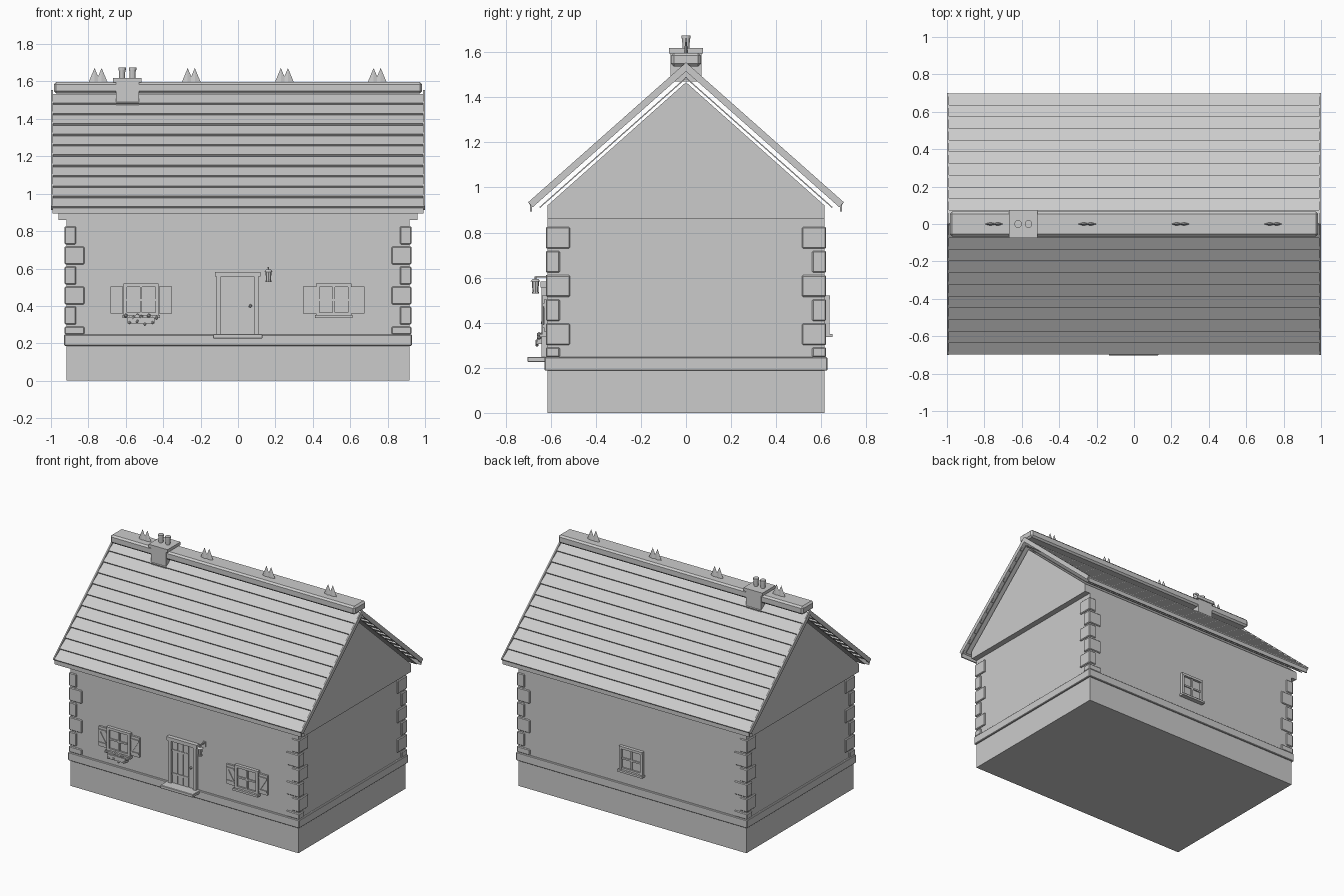
import bpy, bmesh, math
from mathutils import Matrix

if "Cube" in bpy.data.objects:
    bpy.data.objects.remove(bpy.data.objects["Cube"])


def finish(name, bm, bevel=0):
    bmesh.ops.recalc_face_normals(bm, faces=bm.faces[:])
    me = bpy.data.meshes.new(name)
    bm.to_mesh(me)
    bm.free()
    ob = bpy.data.objects.new(name, me)
    bpy.context.collection.objects.link(ob)
    if bevel:
        m = ob.modifiers.new("bevel", 'BEVEL')
        m.width, m.segments = bevel, 1
    return ob


def box(name, x, y, z, bevel=0, tilt=0):
    """Box from (min, max) ranges; tilt turns it in the wall plane."""
    bm = bmesh.new()
    spans = [abs(r[1] - r[0]) for r in (x, y, z)]
    mids = [(r[0] + r[1]) / 2 for r in (x, y, z)]
    mat = Matrix.Translation(mids) @ Matrix.Rotation(tilt, 4, 'Y') @ Matrix.Diagonal((*spans, 1))
    bmesh.ops.create_cube(bm, size=1, matrix=mat)
    return finish(name, bm, bevel)


def prism(name, pts, x0, x1):
    """Extrude a (y, z) profile along x."""
    bm = bmesh.new()
    f = bm.faces.new([bm.verts.new((x0, y, z)) for y, z in pts])
    ex = bmesh.ops.extrude_face_region(bm, geom=[f])
    bmesh.ops.translate(bm, vec=(x1 - x0, 0, 0),
                        verts=[v for v in ex['geom'] if isinstance(v, bmesh.types.BMVert)])
    return finish(name, bm)


def cone(name, loc, r1, r2, h, n=12, sy=1):
    bm = bmesh.new()
    mat = Matrix.Translation((loc[0], loc[1], loc[2] + h / 2)) @ Matrix.Diagonal((1, sy, 1, 1))
    bmesh.ops.create_cone(bm, cap_ends=True, segments=n, radius1=r1, radius2=r2, depth=h, matrix=mat)
    return finish(name, bm)


def ball(name, loc, r):
    bm = bmesh.new()
    bmesh.ops.create_icosphere(bm, subdivisions=1, radius=r, matrix=Matrix.Translation(loc))
    return finish(name, bm)


WX, WY = 0.917, 0.615

# Foundation, plinth band, walls and overhanging gables
box("foundation", (-WX, WX), (-WY, WY), (0, 0.19))
box("plinth_band", (-0.93, 0.93), (-0.627, 0.627), (0.187, 0.247), 0.004)
box("walls", (-WX, WX), (-WY, WY), (0.19, 0.87))
prism("gable_attic", [(-WY, 0.86), (WY, 0.86), (WY, 0.92), (0, 1.467), (-WY, 0.92)], -0.96, 0.96)

# Corner stones, alternating long side
for sx in (-1, 1):
    for sy in (-1, 1):
        for i in range(6):
            top = 0.825 - i * 0.107
            bot = max(top - 0.096, 0.247)
            lx, ly = (0.866, 0.515) if i % 2 == 0 else (0.822, 0.56)
            box("corner_stone", (sx * lx, sx * 0.927), (sy * ly, sy * 0.622), (bot, top), 0.005)

# Roof: tilted shingle courses, underlay, barge boards and fascias
A = math.atan(0.886)
C, S = math.cos(A), math.sin(A)


def slope(side, pairs):
    return [(side * (s * C + h * S), 1.555 - s * S + h * C) for s, h in pairs]


for side in (-1, 1):
    for i in range(11):
        s0, s1 = 0.012 + i * 0.0835, 0.012 + (i + 1) * 0.0835 + 0.006
        prism("roof_course", slope(side, [(s0, -0.028), (s0, -0.017), (s1, -0.003), (s1, -0.017)]),
              -0.992, 0.992)
    prism("roof_underlay", slope(side, [(0.04, -0.054), (0.04, -0.049), (0.912, -0.049), (0.912, -0.054)]),
          -0.985, 0.985)
    for sx in (-1, 1):
        prism("barge_board", slope(side, [(0, 0), (0.936, 0), (0.936, -0.03), (0.027, -0.03)]),
              sx * 0.99, sx * 1.0)
    box("fascia", (-0.992, 0.992), (side * 0.684, side * 0.692), (0.894, 0.93))

# Ridge beam with spike pairs
box("ridge_beam", (-0.985, 0.985), (-0.066, 0.066), (1.537, 1.597), 0.012)
for x in (-0.748, -0.25, 0.248, 0.744):
    for d in (-0.019, 0.019):
        cone("ridge_spike", (x + d, 0, 1.595), 0.032, 0, 0.077, 4, 0.3)

# Chimney
box("chimney_stack", (-0.653, -0.53), (-0.068, 0.068), (1.47, 1.6))
box("chimney_cap", (-0.667, -0.515), (-0.075, 0.075), (1.595, 1.618))
for x in (-0.62, -0.564):
    cone("chimney_pot", (x, 0, 1.615), 0.015, 0.018, 0.05)
    cone("pot_rim", (x, 0, 1.662), 0.02, 0.02, 0.012)


def window(x, side, shutters):
    def part(name, xr, depth, zr, **kw):
        return box(name, (x + xr[0], x + xr[1]), (side * 0.605, side * (WY + depth)), zr, **kw)
    part("window_pane", (-0.08, 0.08), 0.006, (0.36, 0.505))
    for s in (-1, 1):
        part("window_side", (s * 0.076, s * 0.094), 0.022, (0.345, 0.518))
    part("window_head", (-0.094, 0.094), 0.023, (0.502, 0.52))
    part("window_base", (-0.08, 0.08), 0.018, (0.35, 0.365))
    part("window_sill", (-0.1, 0.1), 0.034, (0.336, 0.351))
    part("window_mullion", (-0.006, 0.006), 0.015, (0.36, 0.505))
    part("window_bar", (-0.08, 0.08), 0.014, (0.425, 0.437))
    if shutters:
        for s in (-1, 1):
            part("shutter", (s * 0.096, s * 0.164), 0.014, (0.36, 0.503))
            for z in (0.378, 0.471):
                part("shutter_batten", (s * 0.099, s * 0.161), 0.021, (z, z + 0.014))
            part("shutter_brace", (s * 0.13 - 0.005, s * 0.13 + 0.005), 0.019,
                 (0.383, 0.48), tilt=s * 0.55)


window(-0.518, -1, True)
window(0.512, -1, True)
window(0, 1, False)

# Flower box under the left window
box("flower_box", (-0.59, -0.446), (-0.66, -0.62), (0.305, 0.338))
for i in range(9):
    x = -0.6 + i * 0.0205
    ball("flower", (x, -0.652 + 0.012 * (i % 2), 0.348 - 0.006 * (i % 3)), 0.011)
    if i % 2:
        ball("trailing_leaf", (x, -0.661, 0.318 - 0.008 * (i % 3)), 0.009)

# Door with frame, lintel, step, straps and handle
box("door", (-0.092, 0.088), (-0.623, -0.6), (0.247, 0.556))
for i in range(4):
    x = -0.09 + i * 0.044
    box("door_board", (x + 0.001, x + 0.043), (-0.627, -0.62), (0.25, 0.553))
for s in (-1, 1):
    box("door_jamb", (-0.002 + s * 0.088, -0.002 + s * 0.112), (-0.64, -0.6), (0.245, 0.56))
box("door_lintel", (-0.124, 0.119), (-0.645, -0.6), (0.556, 0.582))
box("door_step", (-0.134, 0.13), (-0.704, -0.6), (0.226, 0.249), 0.003)
for z in (0.31, 0.48):
    box("door_strap", (-0.088, 0.045), (-0.631, -0.62), (z, z + 0.014))
ball("door_handle", (0.066, -0.635, 0.4), 0.01)

# Wall lantern beside the door
LX, LY = 0.163, -0.668
box("lantern_plate", (LX - 0.01, LX + 0.01), (-0.62, -0.61), (0.575, 0.612))
box("lantern_arm", (LX - 0.004, LX + 0.004), (LY, -0.61), (0.6, 0.608))
cone("lantern_hook", (LX, LY, 0.59), 0.004, 0.004, 0.015, 6)
cone("lantern_roof", (LX, LY, 0.582), 0.023, 0.012, 0.012, 8)
cone("lantern_glass", (LX, LY, 0.536), 0.013, 0.016, 0.047, 8)
cone("lantern_base", (LX, LY, 0.529), 0.016, 0.016, 0.008, 8)
